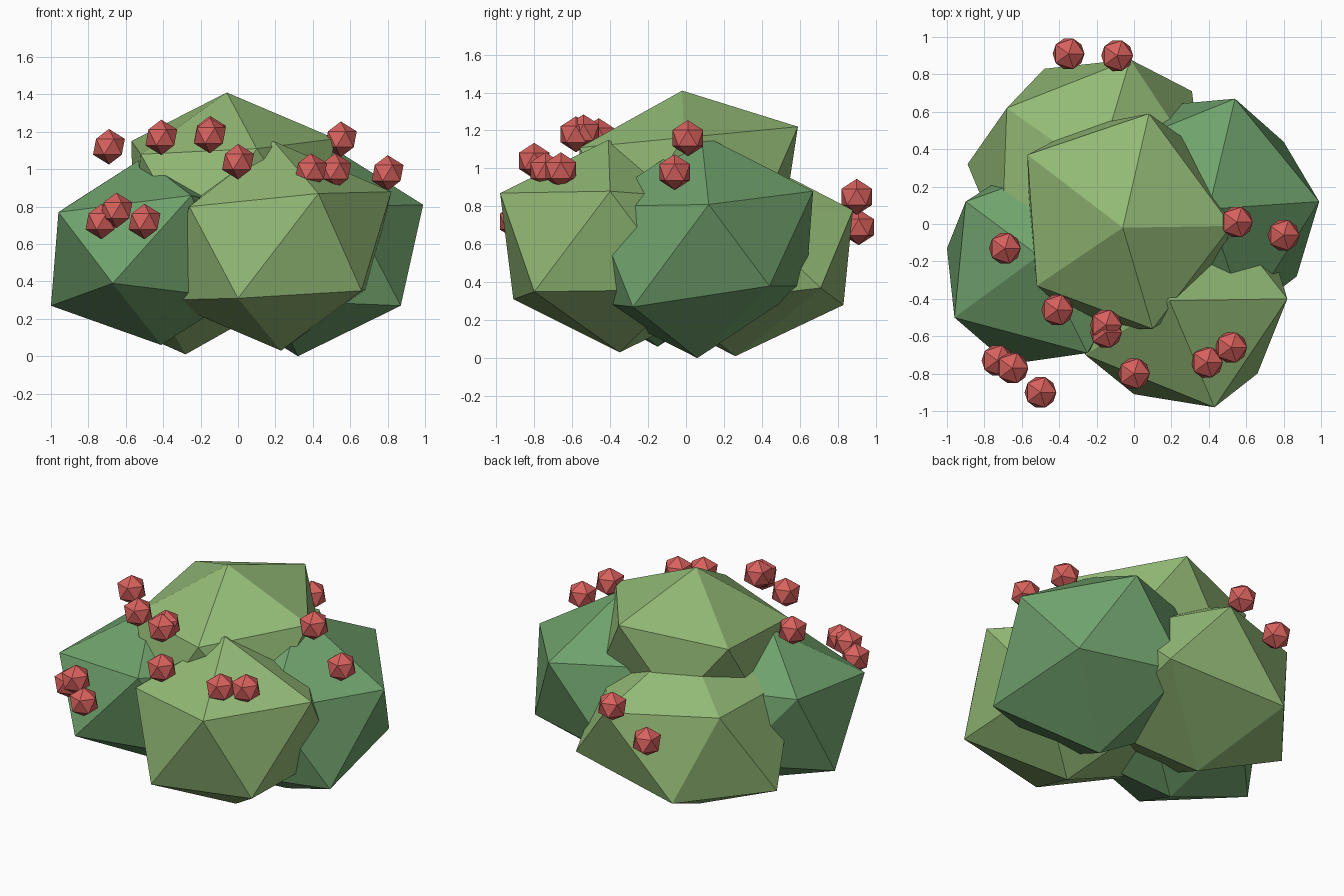
import bpy, bmesh, math
from mathutils import Matrix, Vector

if "Cube" in bpy.data.objects:
    bpy.data.objects.remove(bpy.data.objects["Cube"])


def material(name, rgb):
    m = bpy.data.materials.new(name)
    m.diffuse_color = (*rgb, 1)
    m.use_nodes = True
    m.node_tree.nodes["Principled BSDF"].inputs["Base Color"].default_value = m.diffuse_color
    return m


LIGHT = material("leaf_light", (0.29, 0.49, 0.18))
GREEN = material("leaf_green", (0.16, 0.36, 0.15))
RED = material("berry_red", (0.68, 0.12, 0.11))


def columns(a, b, c):
    return Matrix((a, b, c)).transposed()


def make(name, bm, mat, location):
    bmesh.ops.recalc_face_normals(bm, faces=bm.faces[:])
    mesh = bpy.data.meshes.new(name)
    bm.to_mesh(mesh)
    bm.free()
    mesh.materials.append(mat)
    ob = bpy.data.objects.new(name, mesh)
    ob.location = location
    bpy.context.collection.objects.link(ob)


def clump(name, mat, centre, top, ring_a, ring_b, nudges=()):
    """Icosahedron stretched so its top and two neighbouring upper corners fit;
    the corner nearest each nudge point is pulled onto it."""
    bm = bmesh.new()
    bmesh.ops.create_icosphere(bm, subdivisions=1, radius=1)
    upper = sorted((v.co.copy() for v in bm.verts if 0.2 < v.co.z < 0.9),
                   key=lambda p: math.atan2(p.y, p.x))
    source = columns(Vector((0, 0, 1)), upper[0], upper[1])
    fit = columns(top, ring_a, ring_b) @ source.inverted()
    bm.transform(fit.to_4x4())
    for point in nudges:
        target = Vector(point) - Vector(centre)
        min(bm.verts, key=lambda v: (v.co - target).length).co = target
    make(name, bm, mat, centre)


# Leaf clumps
clump("top_leaf_clump", LIGHT, (-0.08, 0.01, 0.90),
      (0.02, -0.03, 0.51), (0.16, 0.58, 0.32), (-0.49, 0.36, 0.25),
      [(-0.52, -0.33, 1.08), (0.10, -0.56, 1.11),
       (-0.28, 0.52, 0.76), (-0.56, 0.03, 0.67)])
clump("right_leaf_clump", GREEN, (0.36, 0.07, 0.59),
      (0.04, 0.01, 0.59), (0.63, 0.05, 0.22), (0.18, 0.60, 0.29),
      [(0.87, -0.28, 0.27), (0.80, 0.44, 0.38)])
clump("front_leaf_clump", LIGHT, (0.21, -0.38, 0.59),
      (-0.02, -0.03, 0.56), (0.22, -0.60, 0.28), (0.61, -0.02, 0.29),
      [(0.00, -0.91, 0.31), (0.66, -0.80, 0.35), (-0.26, -0.70, 0.80)])
clump("left_leaf_clump", GREEN, (-0.46, -0.16, 0.56),
      (-0.05, -0.01, 0.50), (-0.44, 0.28, 0.25), (-0.50, -0.34, 0.21),
      [(-1.00, -0.13, 0.27), (-0.67, -0.75, 0.39), (-0.25, -0.69, 0.86)])
clump("back_leaf_clump", LIGHT, (-0.24, 0.27, 0.55),
      (0.04, 0.01, 0.54), (0.22, 0.61, 0.23), (-0.44, 0.35, 0.27),
      [(-0.48, 0.83, 0.28), (0.31, 0.71, 0.37), (-0.89, 0.32, 0.28)])

# Berries
BERRIES = [
    (-0.35, 0.91, 0.69), (-0.09, 0.90, 0.85), (0.55, 0.01, 1.16),
    (0.80, -0.06, 0.98), (-0.69, -0.13, 1.12), (-0.41, -0.46, 1.17),
    (-0.15, -0.54, 1.19), (-0.15, -0.58, 1.18), (0.00, -0.80, 1.04),
    (0.39, -0.74, 0.99), (0.52, -0.66, 0.99), (-0.73, -0.73, 0.72),
    (-0.65, -0.77, 0.78), (-0.50, -0.90, 0.72),
]
for i, pos in enumerate(BERRIES):
    bm = bmesh.new()
    bmesh.ops.create_icosphere(bm, subdivisions=1, radius=0.095)
    make(f"berry_{i + 1}", bm, RED, pos)
